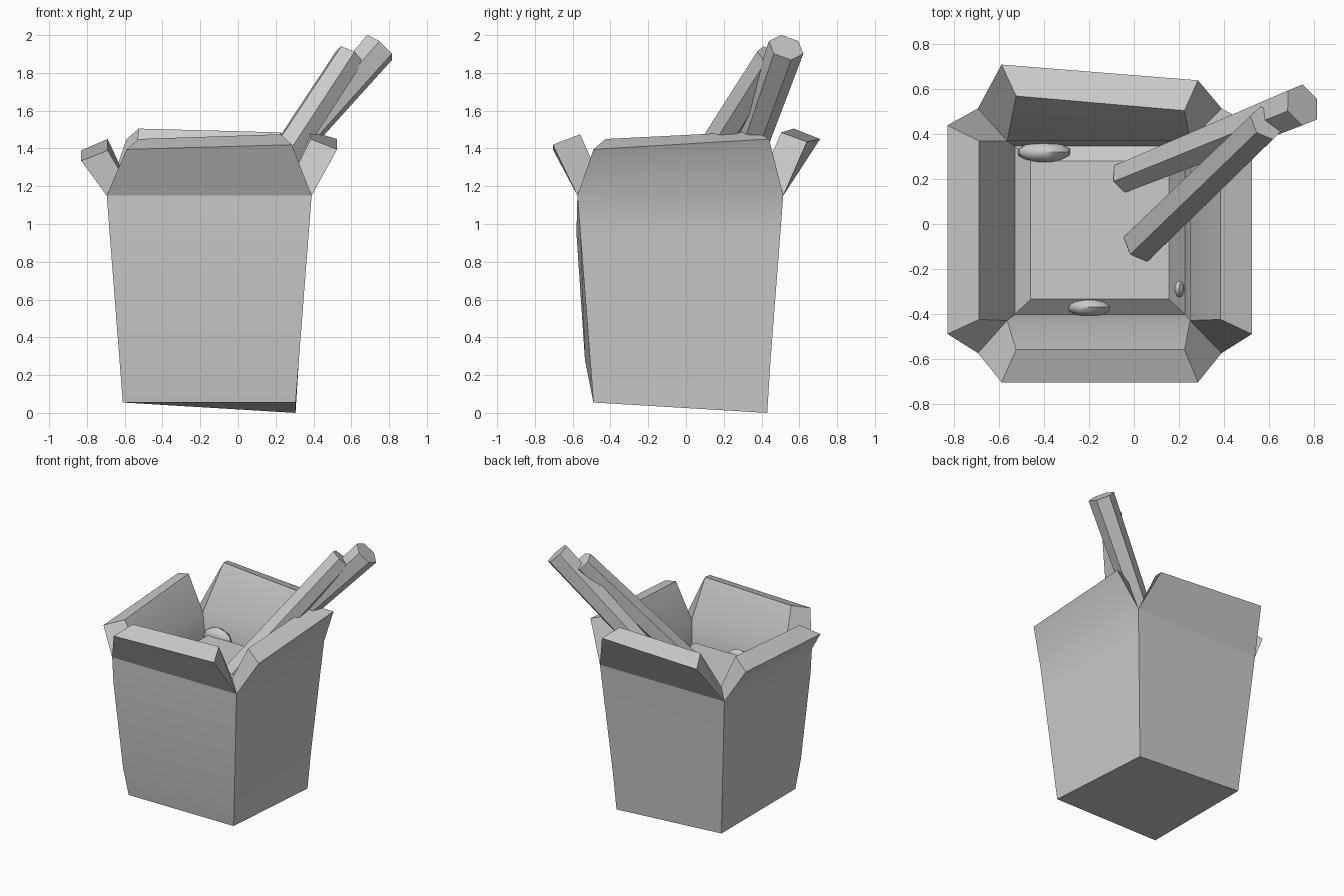
import bpy, bmesh
from mathutils import Vector, Matrix

if "Cube" in bpy.data.objects:
    bpy.data.objects.remove(bpy.data.objects["Cube"])


def finish(bm, name, smooth=False, sharp=None):
    bmesh.ops.recalc_face_normals(bm, faces=bm.faces)
    me = bpy.data.meshes.new(name)
    bm.to_mesh(me)
    bm.free()
    ob = bpy.data.objects.new(name, me)
    bpy.context.collection.objects.link(ob)
    if smooth:
        bpy.ops.object.select_all(action='DESELECT')
        ob.select_set(True)
        bpy.context.view_layer.objects.active = ob
        bpy.ops.object.shade_smooth_by_angle(angle=0.6)
        for e in ob.data.edges:
            if sharp and sharp(*[ob.data.vertices[i].co for i in e.vertices]):
                e.use_edge_sharp = True
    return ob


def ring(bm, x0, x1, y0, y1, z):
    """Four corners: front left, front right, back right, back left."""
    return [bm.verts.new(c) for c in ((x0, y0, z), (x1, y0, z), (x1, y1, z), (x0, y1, z))]


def bridge(bm, a, b):
    for i in range(4):
        j = (i + 1) % 4
        bm.faces.new((a[i], a[j], b[j], b[i]))


# Carton: tapered outer wall, inner wall and floor
bm = bmesh.new()
base, top = (-.61, .305, -.49, .43), (-.695, .39, -.575, .515)
outer = []
for z in (.055, .28, .95, 1.15):
    t = (z - .055) / 1.095
    outer.append(ring(bm, *[a + (b - a) * t for a, b in zip(base, top)], z))
outer[0][2].co.z = 0            # the base dips at one corner
outer[1][0].co.y = -.535        # slight bulge of the front left edge
outer[2][0].co.y = -.58
inner = [ring(bm, -.565, .25, -.43, .37, 1.18),
         ring(bm, -.53, .228, -.402, .347, 1.0),
         ring(bm, -.47, .165, -.345, .29, .2)]
for walls in (outer, inner):
    for lo, hi in zip(walls, walls[1:]):
        bridge(bm, lo, hi)
bm.faces.new(outer[0])
bm.faces.new(inner[-1])

# Four thick flaps: outer pair then inner pair of top corners
flaps = [
    [(-.59, -.705, 1.395), (.285, -.705, 1.42), (-.525, -.56, 1.45), (.225, -.56, 1.475)],
    [(.525, -.49, 1.395), (.525, .44, 1.45), (.385, -.425, 1.45), (.385, .37, 1.49)],
    [(.285, .64, 1.435), (-.59, .71, 1.45), (.225, .505, 1.485), (-.525, .57, 1.505)],
    [(-.83, .44, 1.39), (-.83, -.49, 1.335), (-.69, .37, 1.45), (-.69, -.425, 1.39)],
]
for i, pts in enumerate(flaps):
    j = (i + 1) % 4
    oa, ob_, ia, ib = [bm.verts.new(p) for p in pts]
    ro, rn = outer[-1], inner[0]
    for f in ((ro[i], ro[j], ob_, oa), (oa, ob_, ib, ia), (ia, ib, rn[j], rn[i]),
              (ro[i], oa, ia, rn[i]), (ro[j], rn[j], ib, ob_)):
        bm.faces.new(f)
# Front and back flaps keep a crisp fold
finish(bm, "carton", True,
       lambda a, b: abs(a.z - 1.15) < .001 and abs(b.z - 1.15) < .001 and abs(a.y - b.y) < .01)

# Food filling with chamfered top edge
bm = bmesh.new()
rings = [ring(bm, -.52, .218, -.392, .337, .9),
         ring(bm, -.53, .228, -.402, .347, 1.0),
         ring(bm, -.46, .155, -.335, .28, 1.06)]
for lo, hi in zip(rings, rings[1:]):
    bridge(bm, lo, hi)
bm.faces.new(rings[0])
bm.faces.new(rings[-1])
finish(bm, "food_filling")

# Pieces of food poking out along the edges
for n, (pos, size) in enumerate((((-.40, .32, 1.03), (.12, .05, .09)),
                                 ((-.20, -.37, 1.0), (.10, .045, .09)),
                                 ((.20, -.29, 1.0), (.025, .04, .06)))):
    bm = bmesh.new()
    bmesh.ops.create_icosphere(bm, subdivisions=2, radius=1,
                               matrix=Matrix.Translation(pos) @ Matrix.Diagonal((*size, 1)))
    finish(bm, f"food_piece_{n + 1}", True)


# Chopsticks: six-sided tapered rods
def chopstick(name, start, end, r0, r1):
    a, b = Vector(start), Vector(end)
    d = b - a
    bm = bmesh.new()
    bmesh.ops.create_cone(bm, cap_ends=True, segments=6, radius1=r0, radius2=r1, depth=d.length,
                          matrix=Matrix.Translation((a + b) / 2) @ d.to_track_quat('Z', 'Y').to_matrix().to_4x4())
    finish(bm, name)


chopstick("chopstick_right", (-.04, .21, 1.03), (.75, .53, 1.935), .075, .097)
chopstick("chopstick_left", (.03, -.09, 1.03), (.59, .45, 1.885), .088, .083)
